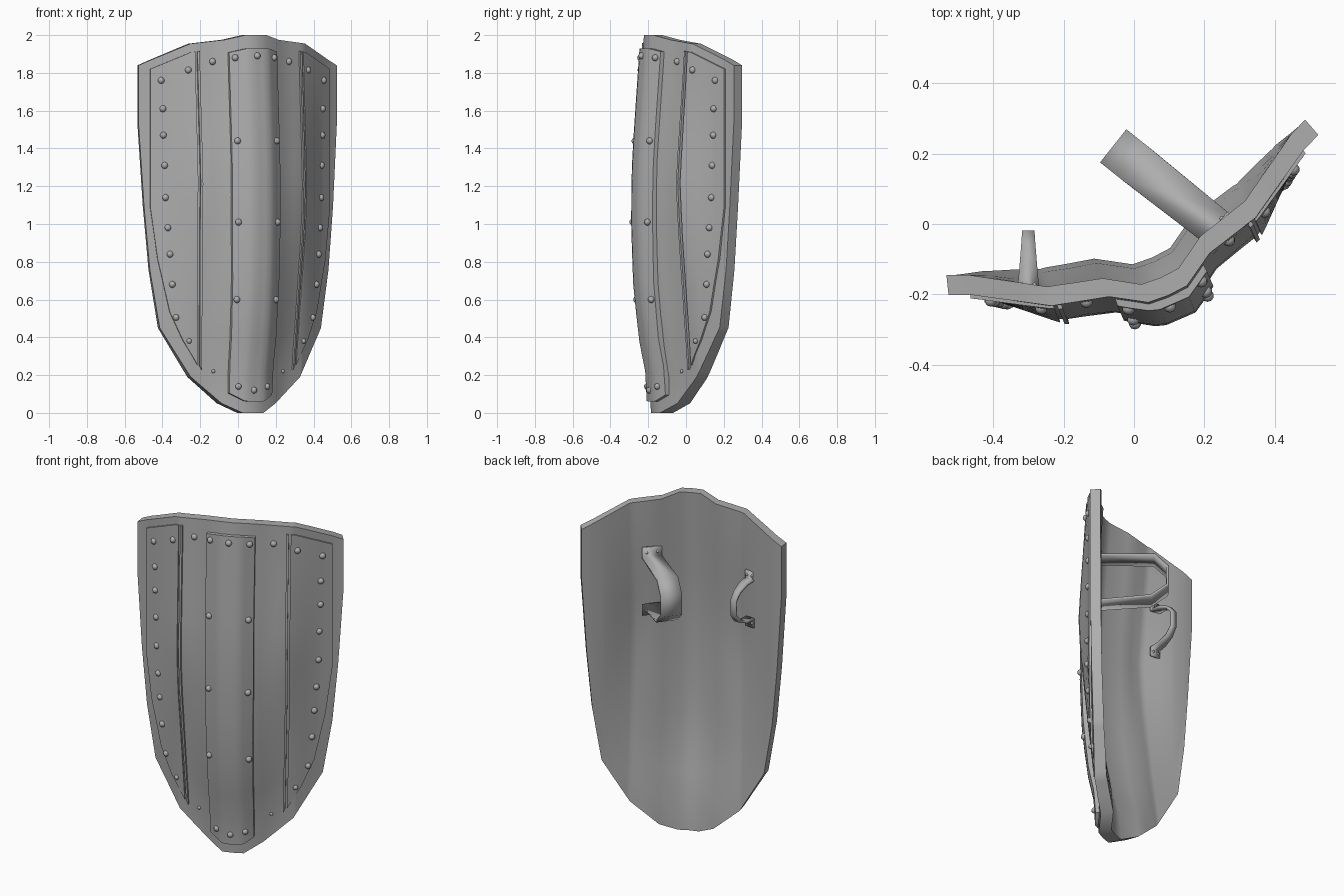
import bpy, bmesh, math
from mathutils import Vector

cube = bpy.data.objects.get("Cube")
if cube:
    bpy.data.objects.remove(cube, do_unlink=True)

steel = bpy.data.materials.new("grey_steel")
steel.use_nodes = True
GREY = (0.42, 0.42, 0.42, 1)
steel.diffuse_color = GREY
steel.node_tree.nodes["Principled BSDF"].inputs["Base Color"].default_value = GREY

TURN = math.radians(23.4)
C, S = math.cos(TURN), math.sin(TURN)

# Shield shape: cross-section depth, bulge along three columns, outline
SECTION = [(0, .27), (.053, .27), (.156, .205), (.315, .167), (.515, .045), (.572, .021)]
BULGE_CENTER = [(0, -.04), (.2, -.033), (.4, .01), (.7, .043), (1.05, .055),
                (1.35, .048), (1.6, .03), (2, 0)]
BULGE_SEAM = [(0, -.045), (.28, -.042), (1, .034), (1.23, .045), (1.9, -.003), (2, 0)]
BULGE_SIDE = [(0, -.04), (.2, -.036), (.5, -.016), (.85, 0), (2, 0)]
TOP = [(0, 2), (.06, 2), (.156, 1.975), (.33, 1.955), (.572, 1.84)]
BOTTOM = [(0, 0), (.06, 0), (.155, .05), (.315, .19), (.465, .45),
          (.53, .85), (.572, 1.53)]


def interp(table, x):
    x = max(x, table[0][0])
    for (x0, y0), (x1, y1) in zip(table, table[1:]):
        if x <= x1:
            return y0 + (y1 - y0) * (x - x0) / (x1 - x0)
    return table[-1][1]


def surface(u, z, lift=0):
    """Point on the front of the shield, u across and z up."""
    a = abs(u)
    columns = ((.12, BULGE_CENTER), (.295, BULGE_SEAM), (.45, BULGE_SIDE))
    d = interp(SECTION, a) + lift
    d += interp([(k, interp(table, z)) for k, table in columns], a)
    return Vector((-.01 + u * C + d * S, .045 + u * S - d * C, z))


def finish(name, bm, angle=40):
    mesh = bpy.data.meshes.new(name)
    bm.to_mesh(mesh)
    bm.free()
    mesh.materials.append(steel)
    ob = bpy.data.objects.new(name, mesh)
    bpy.context.collection.objects.link(ob)
    bpy.ops.object.select_all(action='DESELECT')
    ob.select_set(True)
    bpy.context.view_layer.objects.active = ob
    bpy.ops.object.shade_smooth_by_angle(angle=math.radians(angle))
    return ob


def sheet(name, columns, lift, thickness, side=0, low=0, high=0, taper=0, rows=12):
    """Curved solid plate that follows the shield outline, inset by the margins."""
    bm = bmesh.new()
    grid = []
    for u in columns:
        z0 = interp(BOTTOM, abs(u) + side) + low
        z1 = interp(TOP, abs(u)) - high
        heights = [z0 + (z1 - z0) * j / rows for j in range(rows + 1)]
        grid.append([bm.verts.new(surface(u * (1 - taper * max(0, 1 - z)), z, lift))
                     for z in heights])
    for a, b in zip(grid, grid[1:]):
        for j in range(rows):
            bm.faces.new((a[j], b[j], b[j + 1], a[j + 1]))
    # extrude straight back, drawing the sides in a little, thicker at the foot
    back = bmesh.ops.extrude_face_region(bm, geom=bm.faces[:], use_keep_orig=True)
    for v in back["geom"]:
        if isinstance(v, bmesh.types.BMVert):
            u = (v.co.x + .01) * C + (v.co.y - .045) * S
            depth = thickness * (1 + .4 * max(0, 1 - v.co.z / .5))
            inward = -.55 * u * thickness
            v.co += Vector((inward * C - depth * S, inward * S + depth * C, 0))
    bmesh.ops.recalc_face_normals(bm, faces=bm.faces[:])
    return finish(name, bm)


def mirrored(half):
    return [-u for u in reversed(half) if u] + half


# Shell, raised center plate, side panels and the ridges along their seams
sheet("shield_body", mirrored([0, .06, .156, .235, .295, .315, .33, .39, .45, .465,
                               .515, .545, .572]), 0, .055)
SHIFT = -.008
TAPER = .12
sheet("center_plate", [u + SHIFT for u in mirrored([0, .03, .06, .085, .11, .136])],
      .022, .03, low=.06, high=.07, taper=TAPER)
for label, sign in (("left", 1), ("right", -1)):
    panel = sorted(sign * u for u in (.312, .33, .39, .45, .465, .495, .518))
    ridge = sorted(sign * u for u in (.29, .302))
    sheet(label + "_panel", panel, .011, .018, side=.025, low=.025, high=.045, taper=TAPER)
    sheet(label + "_seam_ridge", ridge, .015, .022, side=.03, low=.03, high=.045, taper=TAPER)

# Rivets: across, height, radius on one half, then mirrored
RIVETS = [(.468, 1.76, .018), (.46, 1.61, .018), (.458, 1.47, .018),
          (.452, 1.31, .018), (.448, 1.14, .018), (.438, .98, .018),
          (.428, .84, .018), (.415, .68, .018), (.394, .505, .017),
          (.33, .38, .014), (.2, .22, .01), (.345, 1.815, .018),
          (.22, 1.86, .018), (.11, 1.88, .018), (0, 1.89, .018),
          (.11, 1.44, .018), (.11, 1.01, .018), (.11, .6, .018),
          (.08, .14, .017), (0, .12, .017)]
bm = bmesh.new()
for across, z, r in RIVETS:
    center = across < .145
    lift = .022 if center else 0 if across < .3 else .009
    for sign in ((1, -1) if across else (1,)):
        u = sign * across + (SHIFT if center else 0)
        ball = bmesh.ops.create_uvsphere(bm, u_segments=10, v_segments=8, radius=r)
        bmesh.ops.translate(bm, verts=ball["verts"], vec=surface(u, z, lift))
finish("rivets", bm, angle=60)


# Straps on the back: bands swept along a distance and height path
def strap(name, base, direction, path, thickness):
    out = Vector((direction[0], direction[1], 0)).normalized()
    across = Vector((-out.y, out.x, 0))
    bm = bmesh.new()
    pairs = []
    for dist, z, width in path:
        mid = Vector((base[0], base[1], z)) + out * dist
        pairs.append([bm.verts.new(mid + across * width * s / 2) for s in (-1, 1)])
    for a, b in zip(pairs, pairs[1:]):
        bm.faces.new((a[0], a[1], b[1], b[0]))
    ob = finish(name, bm, 10)
    mod = ob.modifiers.new("thickness", 'SOLIDIFY')
    mod.thickness = thickness
    mod.offset = 0
    # small fixing rivets on both flanges
    bm = bmesh.new()
    for (d0, z0, w), (d1, z1, _) in (path[:2], path[:-3:-1]):
        for s in (-1, 1):
            ball = bmesh.ops.create_uvsphere(bm, u_segments=8, v_segments=6, radius=.008)
            p = Vector((base[0], base[1], (z0 + z1) / 2)) + out * (d0 + .006)
            bmesh.ops.translate(bm, verts=ball["verts"], vec=p + across * w * s * .28)
    finish(name + "_rivets", bm, angle=60)


strap("arm_strap", (.22, 0), (-.78, .62),
      [(-.02, 1.685, .11), (-.02, 1.625, .11), (.28, 1.625, .12), (.35, 1.555, .12),
       (.35, 1.44, .12), (.26, 1.37, .12), (-.02, 1.34, .11), (-.02, 1.28, .11)], .014)
strap("hand_grip", (-.3, -.17), (0, 1),
      [(-.01, 1.62, .06), (-.01, 1.57, .06), (.05, 1.565, .05), (.11, 1.54, .04),
       (.145, 1.5, .035), (.145, 1.41, .035), (.11, 1.365, .04), (.05, 1.34, .05),
       (-.01, 1.335, .06), (-.01, 1.285, .06)], .014)
